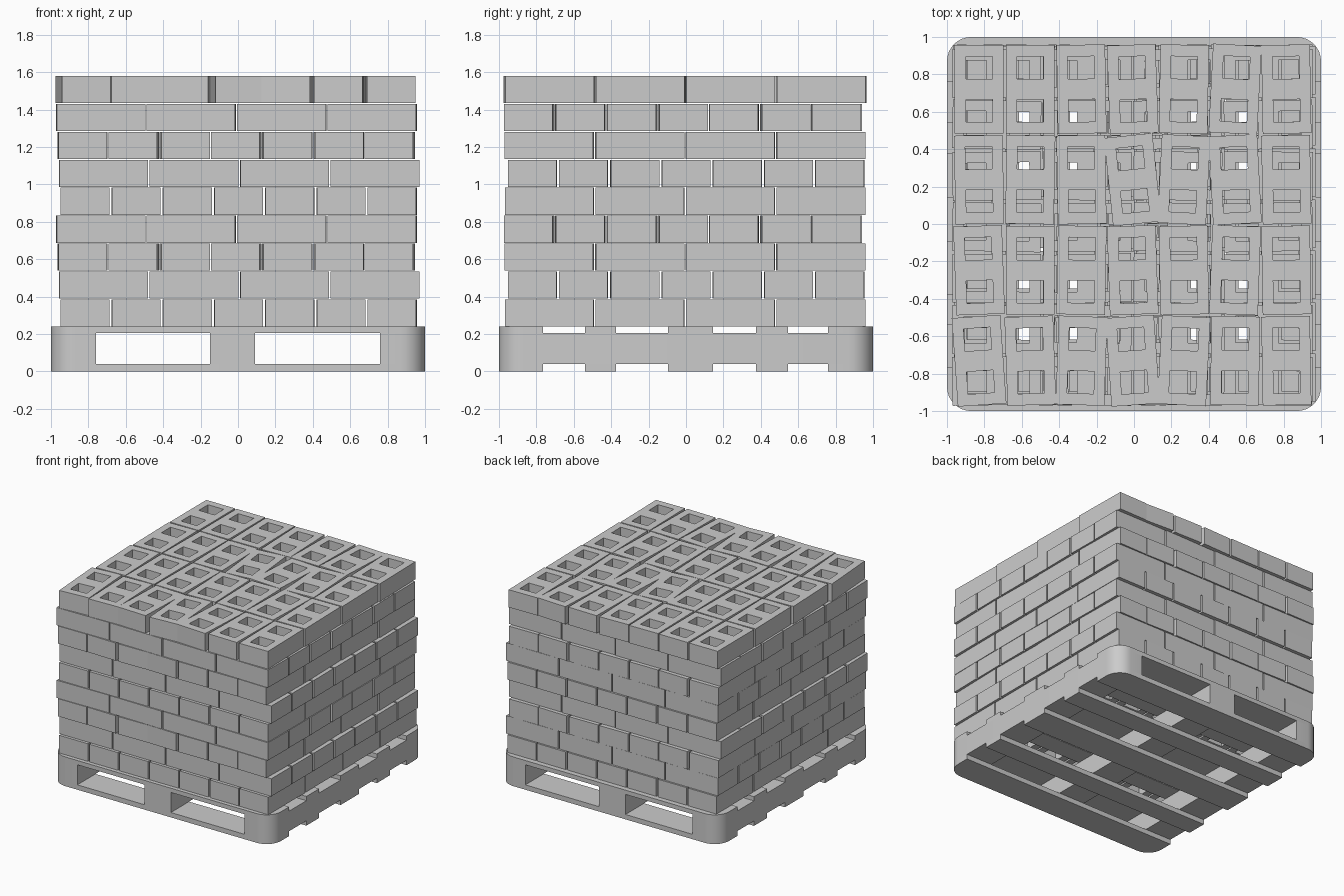
import bpy, bmesh, math, random
from mathutils import Matrix

random.seed(5)

cube = bpy.data.objects.get("Cube")
if cube:
    bpy.data.objects.remove(cube, do_unlink=True)

# One concrete grey for everything
grey = bpy.data.materials.new("light_grey")
grey.use_nodes = True
COLOUR = (0.6, 0.6, 0.6, 1)
grey.diffuse_color = COLOUR
grey.node_tree.nodes["Principled BSDF"].inputs["Base Color"].default_value = COLOUR


def to_mesh(bm, name):
    bmesh.ops.recalc_face_normals(bm, faces=bm.faces)
    mesh = bpy.data.meshes.new(name)
    bm.to_mesh(mesh)
    bm.free()
    mesh.materials.append(grey)
    return mesh


def add_object(name, mesh):
    obj = bpy.data.objects.new(name, mesh)
    bpy.context.collection.objects.link(obj)
    return obj


def pallet_part(name, xs, ys, zs):
    """Box whose upright edges are rounded where it meets a pallet corner."""
    bm = bmesh.new()
    bmesh.ops.create_cube(bm, size=1)
    for v in bm.verts:
        v.co = [r[0] if c < 0 else r[1] for r, c in zip((xs, ys, zs), v.co)]
    corners = [e for e in bm.edges
               if all(abs(v.co.x) > 0.99 and abs(v.co.y) > 0.99 for v in e.verts)
               and (e.verts[0].co - e.verts[1].co).xy.length < 0.01]
    if corners:
        bmesh.ops.bevel(bm, geom=corners, offset=0.13, segments=8,
                        profile=0.5, affect='EDGES')
    mesh = to_mesh(bm, name)
    mesh.shade_smooth()
    mesh.set_sharp_from_angle(angle=math.radians(30))
    add_object(name, mesh)


# Pallet: three stringers between two decks of five slats
DECK, TOP = 0.04, 0.24
for name, xs in (("right", (-1, -0.76)), ("middle", (-0.15, 0.09)), ("left", (0.76, 1))):
    pallet_part(f"pallet_stringer_{name}", xs, (-1, 1), (DECK, 0.205))
slats = [(-1, -0.765), (-0.54, -0.374), (-0.096, 0.145), (0.374, 0.545), (0.76, 1)]
for i, ys in enumerate(slats):
    pallet_part(f"pallet_bottom_slat_{i + 1}", (-1, 1), ys, (0, DECK))
    pallet_part(f"pallet_top_slat_{i + 1}", (-1, 1), ys, (0.205, TOP))


def block_mesh(width, length, height):
    """Hollow block, long along y, with two open cells right through it."""
    hx, hy, mid = 0.071, 0.06, 0.115
    xs = [-width / 2, -hx, hx, width / 2]
    ys = [-length / 2, -mid - hy, -mid + hy, mid - hy, mid + hy, length / 2]
    bm = bmesh.new()
    grid = [[bm.verts.new((x, y, 0)) for y in ys] for x in xs]
    for i in range(3):
        for j in range(5):
            if i == 1 and j in (1, 3):
                continue
            bm.faces.new((grid[i][j], grid[i + 1][j], grid[i + 1][j + 1], grid[i][j + 1]))
    extruded = bmesh.ops.extrude_face_region(bm, geom=bm.faces[:])["geom"]
    bmesh.ops.translate(bm, vec=(0, 0, height),
                        verts=[v for v in extruded if isinstance(v, bmesh.types.BMVert)])
    return to_mesh(bm, "hollow_block")


# Nine courses of 7 x 4 blocks, turned a quarter turn on every other course
block = block_mesh(0.26, 0.474, 0.145)
ACROSS, ALONG, RISE = 0.2738, 0.484, 0.1494
drift = [(0.003, -0.005), (0.007, 0.0), (-0.01, -0.005), (-0.008, -0.017)]

# Small turns in degrees: four repeating courses, then the top one, front row first
turns = [[[random.uniform(-loose, loose) for col in range(7)] for row in range(4)]
         for loose in (0.4, 0.4, 1.3, 1.3)]
top_turns = [[4, 2, -2, 4, -3, -1, 1],
             [2, 0, -1, 2, 1, -2, 1],
             [1, -1, 1, 6, -3, 3, 1],
             [0, 0, 1, 2, -1, -3, 1]]

for course in range(9):
    kind = course % 4
    top = course == 8
    angles = top_turns if top else turns[kind]
    dx, dy = drift[kind]
    place = Matrix.Translation((dx - 0.01 * top, dy, TOP + course * RISE))
    quarter = Matrix.Rotation(math.radians(90 * (course % 2)), 4, 'Z')
    for row in range(4):
        for col in range(7):
            spot = Matrix.Translation(((col - 3) * ACROSS, (row - 1.5) * ALONG, 0))
            twist = Matrix.Rotation(math.radians(angles[row][col]), 4, 'Z')
            obj = add_object(f"block_course_{course + 1}_{row + 1}_{col + 1}", block)
            obj.matrix_world = place @ quarter @ spot @ twist
